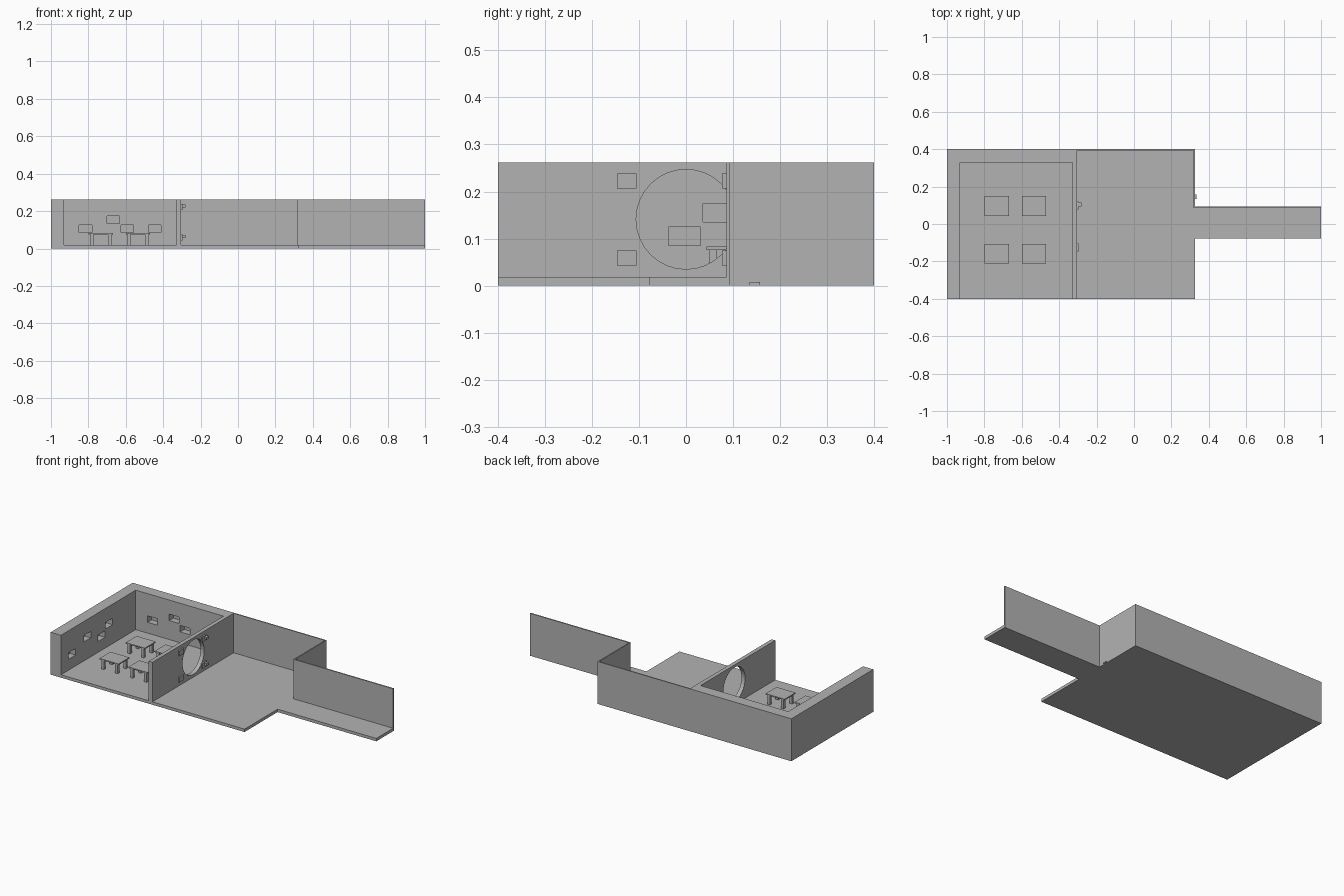
import bpy
import bmesh
from mathutils import Matrix, Vector
from math import radians

cube = bpy.data.objects.get("Cube")
if cube:
    bpy.data.objects.remove(cube, do_unlink=True)

grey = bpy.data.materials.new("plain_grey")
grey.use_nodes = True
COLOUR = (0.45, 0.45, 0.45, 1)
grey.diffuse_color = COLOUR
grey.node_tree.nodes["Principled BSDF"].inputs["Base Color"].default_value = COLOUR

TOP = 0.262      # wall height
FLOOR = 0.018    # slab thickness


def finish(name, bm):
    mesh = bpy.data.meshes.new(name)
    bm.to_mesh(mesh)
    bm.free()
    mesh.materials.append(grey)
    obj = bpy.data.objects.new(name, mesh)
    bpy.context.collection.objects.link(obj)
    return obj


def boxes(name, spans):
    """One object from boxes given as (x0, x1), (y0, y1), (z0, z1)."""
    bm = bmesh.new()
    for span in spans:
        centre = Vector([(a + b) / 2 for a, b in span])
        size = [b - a for a, b in span]
        bmesh.ops.create_cube(bm, size=1, matrix=Matrix.Translation(centre) @ Matrix.Diagonal((*size, 1)))
    return finish(name, bm)


def around(centre, size):
    return (centre - size / 2, centre + size / 2)


def cut(target, cutter):
    """Subtract the cutter from the target and discard it."""
    cutter.hide_render = True
    mod = target.modifiers.new("cut", "BOOLEAN")
    mod.operation = "DIFFERENCE"
    mod.solver = "EXACT"
    mod.object = cutter
    bpy.context.view_layer.objects.active = target
    bpy.ops.object.modifier_apply(modifier=mod.name)
    bpy.data.objects.remove(cutter, do_unlink=True)


# Floors
boxes("room_floor", [((-1, 0.325), (-0.4, 0.4), (0, FLOOR))])
boxes("corridor_floor", [((0.325, 1), (-0.078, 0.094), (0, FLOOR))])

# Thick walls of the dining room, with small niches on the inside
NICHE_W, NICHE_H, DEPTH = 0.068, 0.04, 0.04
side_wall = boxes("dining_side_wall", [((-1, -0.93), (-0.4, 0.4), (FLOOR, TOP))])
cut(side_wall, boxes("side_niches", [
    ((-0.93 - DEPTH, -0.9), around(y, NICHE_W), around(z, NICHE_H))
    for y, z in ((-0.29, 0.105), (-0.143, 0.155), (-0.003, 0.105), (0.07, 0.155))]))

back_wall = boxes("dining_back_wall", [((-0.93, -0.305), (0.33, 0.4), (FLOOR, TOP))])
cut(back_wall, boxes("back_niches", [
    (around(x, NICHE_W), (0.3, 0.33 + DEPTH), around(z, NICHE_H))
    for x, z in ((-0.815, 0.105), (-0.667, 0.155), (-0.592, 0.105), (-0.445, 0.105))]))

# Partition with a round opening
partition = boxes("partition_wall", [((-0.33, -0.305), (-0.4, 0.33), (FLOOR, TOP))])
bm = bmesh.new()
bmesh.ops.create_cone(bm, cap_ends=True, segments=32, radius1=0.106, radius2=0.106, depth=0.2,
                      matrix=Matrix.Translation((-0.317, 0, 0.141)) @ Matrix.Rotation(radians(90), 4, "Y"))
cut(partition, finish("round_cutter", bm))

# Fittings around the opening: flat plates on one side, brackets on the other
for level, z in (("upper", 0.222), ("lower", 0.059)):
    boxes(level + "_plate", [((-0.306, -0.296), around(-0.126, 0.042), around(z, 0.032))])
    boxes(level + "_bracket", [
        ((-0.306, -0.296), around(0.098, 0.042), around(z, 0.032)),
        ((-0.297, -0.28), around(0.105, 0.022), around(z + 0.005, 0.014))])

# Thin walls of the hall and corridor
boxes("hall_back_wall", [((-0.305, 0.325), (0.393, 0.4), (FLOOR, TOP))])
boxes("hall_side_wall", [((0.318, 0.325), (0.086, 0.393), (FLOOR, TOP))])
boxes("corridor_wall", [((0.325, 1), (0.086, 0.094), (FLOOR, TOP))])
boxes("outer_tab", [((0.325, 0.333), (0.135, 0.157), (0, 0.008))])

# Four tables
for side, x in (("right", -0.733), ("left", -0.535)):
    for row, y in (("front", -0.159), ("back", 0.097)):
        legs = [(around(x + sx * 0.047, 0.017), around(y + sy * 0.04, 0.017), (FLOOR, 0.077))
                for sx in (-1, 1) for sy in (-1, 1)]
        top = (around(x, 0.13), around(y, 0.106), (0.076, 0.083))
        boxes(f"{row}_{side}_table", [top] + legs)
